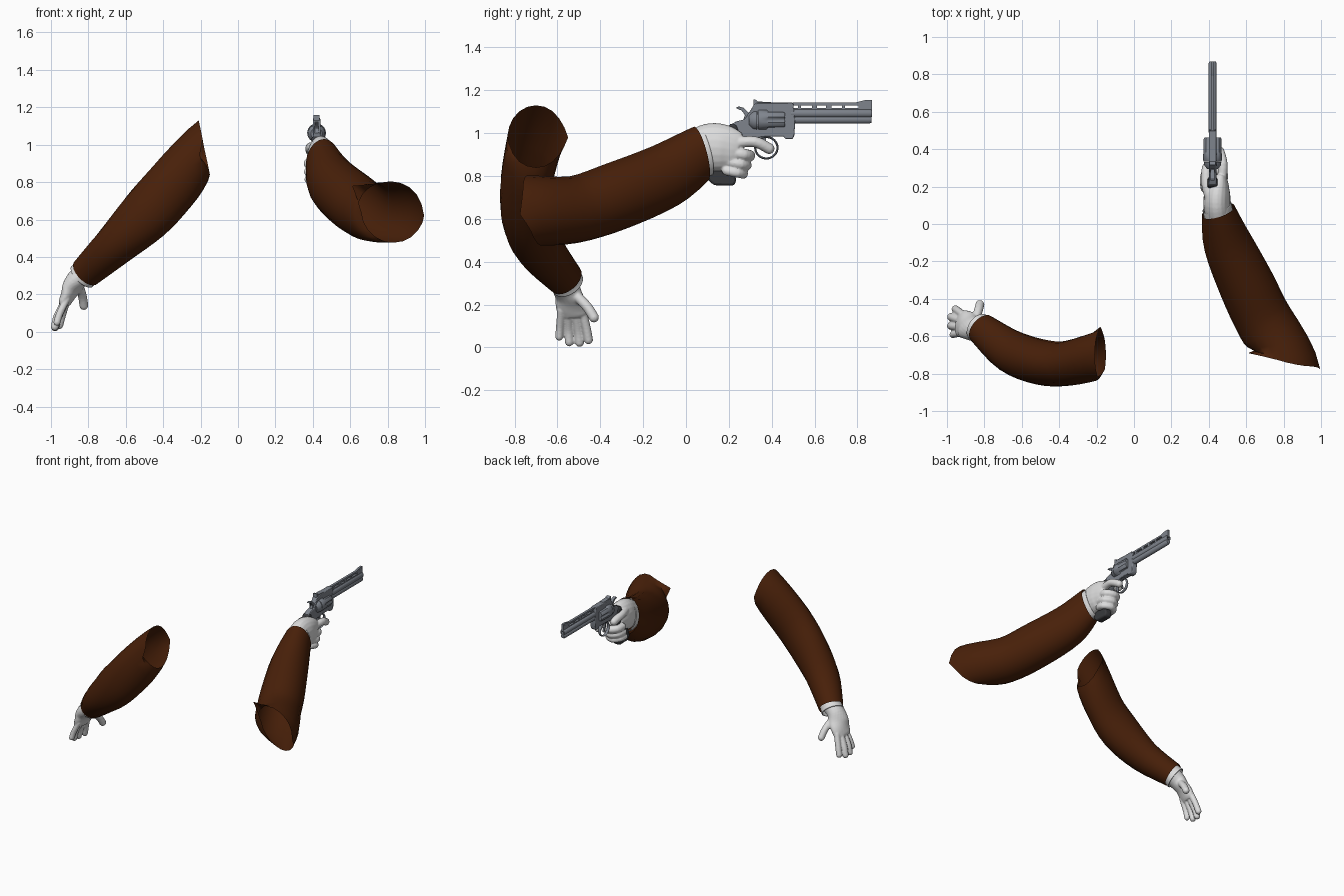
import bpy, bmesh, math
from mathutils import Vector, Matrix

if "Cube" in bpy.data.objects:
    bpy.data.objects.remove(bpy.data.objects["Cube"])

def material(name, col):
    m = bpy.data.materials.new(name)
    m.diffuse_color = (*col, 1)
    m.use_nodes = True
    m.node_tree.nodes["Principled BSDF"].inputs["Base Color"].default_value = m.diffuse_color
    return m

BROWN = material("brown_cloth", (0.066, 0.0145, 0.0028))
WHITE = material("white_glove", (0.72, 0.72, 0.72))
STEEL = material("blue_grey_steel", (0.21, 0.23, 0.265))
DARK = material("dark_grip", (0.04, 0.042, 0.046))
GX = 0.42  # gun centre plane

def finish(bm, name, mat, angle=40):
    bmesh.ops.recalc_face_normals(bm, faces=bm.faces)
    me = bpy.data.meshes.new(name)
    bm.to_mesh(me)
    bm.free()
    ob = bpy.data.objects.new(name, me)
    bpy.context.collection.objects.link(ob)
    me.materials.append(mat)
    bpy.ops.object.select_all(action='DESELECT')
    ob.select_set(True)
    bpy.context.view_layer.objects.active = ob
    bpy.ops.object.shade_smooth_by_angle(angle=math.radians(angle))
    return ob

def spline(st, k):
    """Catmull-Rom through stations of (x, y, z, side radius, up radius)."""
    out, n = [], len(st)
    for i in range(n - 1):
        p = [st[max(i - 1, 0)], st[i], st[i + 1], st[min(i + 2, n - 1)]]
        for j in range(k):
            t = j / k
            out.append([0.5 * (2 * b + (c - a) * t + (2 * a - 5 * b + 4 * c - d) * t * t
                               + (3 * b - a - 3 * c + d) * t ** 3) for a, b, c, d in zip(*p)])
    return out + [list(st[-1])]

def loft(bm, st, k=5, sides=20, n0=None, n1=None, caps=False):
    s = spline(st, k)
    rings = []
    for i, q in enumerate(s):
        n = (Vector(s[min(i + 1, len(s) - 1)][:3]) - Vector(s[max(i - 1, 0)][:3])).normalized()
        # blend toward the wanted end planes
        if n0 and i < k:
            n = n.lerp(Vector(n0).normalized(), 1 - i / k).normalized()
        if n1 and i > len(s) - 1 - k:
            n = n.lerp(Vector(n1).normalized(), 1 - (len(s) - 1 - i) / k).normalized()
        u = Vector((0, 0, 1)).cross(n)
        u = u.normalized() if u.length > 1e-4 else Vector((1, 0, 0))
        v = n.cross(u)
        rings.append([bm.verts.new(Vector(q[:3]) + u * q[3] * math.cos(a) + v * q[4] * math.sin(a))
                      for a in (2 * math.pi * j / sides for j in range(sides))])
    for a, b in zip(rings, rings[1:]):
        for j in range(sides):
            bm.faces.new((a[j], a[(j + 1) % sides], b[(j + 1) % sides], b[j]))
    if caps:
        bm.faces.new(rings[0])
        bm.faces.new(rings[-1])
    return rings

def sleeve(name, st, n0, n1, corners):
    bm = bmesh.new()
    end = loft(bm, st, 4, 20, n0, n1)[-1]
    # torn corners pulled out of the open upper end
    for c in map(Vector, corners):
        i = min(range(20), key=lambda j: (end[j].co - c).length)
        move = c - end[i].co
        for d, w in ((0, 1), (1, .35), (-1, .35)):
            end[(i + d) % 20].co += move * w
    return finish(bm, name, BROWN, 60)

def cuff(name, st, n0, n1):
    bm = bmesh.new()
    loft(bm, st, 3, 28, n0, n1)
    ob = finish(bm, name, WHITE, 60)
    ob.modifiers.new("hem", 'SOLIDIFY').thickness = 0.005

def glove(name, palm, digits):
    bm = bmesh.new()
    loft(bm, palm, caps=True)
    for r, pts in digits:
        loft(bm, [(*p, r, r) for p in pts], 4, 12, caps=True)
        for p in pts:
            bmesh.ops.create_uvsphere(bm, u_segments=12, v_segments=8, radius=r,
                                      matrix=Matrix.Translation(p))
    ob = finish(bm, name, WHITE, 180)
    m = ob.modifiers.new("fuse", 'REMESH')
    m.mode, m.voxel_size, m.use_smooth_shade = 'VOXEL', 0.005, True
    m = ob.modifiers.new("soften", 'SMOOTH')
    m.factor, m.iterations = 0.5, 4

def plate(name, pts, half, mat, bevel=0.004):
    """Side profile in (y, z), thickened across x around the gun plane."""
    bm = bmesh.new()
    f = bm.faces.new([bm.verts.new((GX - half, y, z)) for y, z in pts])
    r = bmesh.ops.extrude_face_region(bm, geom=[f])
    bmesh.ops.translate(bm, vec=(2 * half, 0, 0),
                        verts=[v for v in r['geom'] if isinstance(v, bmesh.types.BMVert)])
    ob = finish(bm, name, mat)
    if bevel:
        b = ob.modifiers.new("bevel", 'BEVEL')
        b.width, b.segments = bevel, 2

def box(name, y0, y1, z0, z1, half, bevel=0.0):
    plate(name, [(y0, z0), (y1, z0), (y1, z1), (y0, z1)], half, STEEL, bevel)

def turned(name, prof, z, mat=STEEL, flute=0, sides=48):
    """Surface along y from (y, radius, fluted?) stations."""
    bm = bmesh.new()
    rings = []
    for y, r, fl in prof:
        ring = []
        for j in range(sides):
            a = 2 * math.pi * j / sides
            rr = r - fl * flute * max(0, math.cos(6 * a)) ** 0.7
            ring.append(bm.verts.new((GX + rr * math.cos(a), y, z + rr * math.sin(a))))
        rings.append(ring)
    for a, b in zip(rings, rings[1:]):
        for j in range(sides):
            bm.faces.new((a[j], a[(j + 1) % sides], b[(j + 1) % sides], b[j]))
    bm.faces.new(rings[0])
    bm.faces.new(rings[-1])
    finish(bm, name, mat)

# Sleeves, wrist to shoulder
sleeve("left_sleeve", [(-.815, -.56, .315, .085, .085), (-.66, -.68, .46, .115, .112),
                       (-.50, -.738, .615, .122, .145), (-.355, -.745, .775, .12, .148),
                       (-.18, -.70, .985, .132, .148)],
       (.6, -.5, .6), (.97, 0, .2), [(-.18, -.55, .98), (-.215, -.825, .95)])
sleeve("right_sleeve", [(.45, .07, .905, .092, .13), (.50, -.10, .80, .13, .152),
                        (.60, -.32, .708, .15, .16), (.70, -.525, .643, .155, .157),
                        (.825, -.71, .64, .17, .167)],
       (.33, -1, -.28), (-.25, -1, -.2), [(.61, -.69, .78), (.995, -.775, .62)])

# Cuffs
cuff("left_cuff", [(-.79, -.575, .34, .072, .072), (-.82, -.56, .31, .076, .076),
                   (-.834, -.552, .296, .079, .079)], (-.6, .4, -.6), (-.6, .4, -.6))
cuff("right_cuff", [(.455, .03, .895, .078, .112), (.447, .075, .91, .08, .115),
                    (.443, .092, .915, .08, .115)], (-.33, 1, .28), (-.33, 1, .28))

# Left hand hanging open
glove("left_glove",
      [(-.80, -.57, .33, .062, .062), (-.86, -.56, .28, .066, .056), (-.895, -.54, .22, .075, .042),
       (-.922, -.532, .165, .072, .032), (-.93, -.53, .145, .062, .026)],
      [(.021, [(-.915, -.485, .17), (-.94, -.465, .09), (-.955, -.455, .035)]),
       (.022, [(-.925, -.515, .16), (-.962, -.503, .08), (-.978, -.497, .024)]),
       (.021, [(-.925, -.55, .16), (-.965, -.547, .085), (-.98, -.545, .026)]),
       (.019, [(-.915, -.582, .175), (-.952, -.588, .10), (-.968, -.592, .05)]),
       (.024, [(-.85, -.52, .25), (-.832, -.462, .19), (-.824, -.43, .14)])])

# Right hand wrapped round the grip
fingers = [(.027 - .002 * i, [(.47, .22 - .015 * i, z + .01), (.475, .27 - .015 * i, z),
                              (.43, .297 - .015 * i, z - .005), (.385, .27 - .015 * i, z),
                              (.378, .22 - .015 * i, z)])
           for i, z in enumerate((.90, .855, .815))]
glove("right_glove",
      [(.45, .04, .905, .07, .105), (.443, .11, .932, .073, .113), (.447, .17, .932, .068, .11),
       (.457, .22, .925, .05, .095), (.463, .25, .92, .035, .08)],
      fingers + [(.026, [(.47, .23, .955), (.475, .32, .96), (.458, .388, .928)]),
                 (.028, [(.41, .13, .985), (.39, .20, .985), (.387, .265, .975), (.39, .30, .965)])])

# Revolver frame and grip
plate("gun_frame", [(.20, 1.035), (.235, 1.055), (.275, 1.065), (.315, 1.13), (.33, 1.142),
                    (.50, 1.142), (.505, 1.10), (.51, 1.05), (.505, .985), (.495, .972),
                    (.465, .972), (.455, .985), (.38, .985), (.30, .975), (.25, .93), (.21, .96)],
      .020, STEEL)
plate("gun_grip", [(.205, 1.045), (.235, 1.04), (.262, .97), (.245, .90), (.225, .83), (.235, .775),
                   (.222, .755), (.13, .757), (.10, .785), (.12, .84), (.17, .93), (.187, 1.0)],
      .027, DARK, .01)

# Fluted cylinder and recoil shield
turned("gun_cylinder", [(.335, .047, 0), (.34, .05, 0), (.375, .05, 0), (.385, .05, 1),
                        (.455, .049, 1), (.462, .045, 1)], 1.063, flute=.009)
turned("recoil_shield", [(.295, .03, 0), (.315, .045, 0), (.332, .047, 0)], 1.06)

# Barrel, under-lug and bore
turned("gun_barrel", [(.49, .021, 0), (.86, .021, 0), (.868, .017, 0), (.868, .010, 0),
                      (.84, .010, 0)], 1.092, sides=24)
turned("under_lug", [(.49, .019, 0), (.855, .019, 0), (.866, .014, 0)], 1.063, sides=20)

# Ventilated rib
box("rib_base", .50, .86, 1.10, 1.118, .009)
box("rib_top", .50, .86, 1.130, 1.143, .009)
slots = [(.50, .523), (.537, .589), (.612, .654), (.678, .729), (.743, .804), (.86, .86)]
for (_, a), (b, _) in zip(slots, slots[1:]):
    box("rib_post", a, b, 1.116, 1.132, .009)

# Sights, hammer, trigger
plate("front_sight", [(.79, 1.143), (.835, 1.154), (.868, 1.154), (.868, 1.10), (.84, 1.10)],
      .008, STEEL, 0)
plate("rear_sight", [(.315, 1.13), (.315, 1.158), (.328, 1.155), (.335, 1.148), (.40, 1.144),
                     (.40, 1.135)], .016, STEEL, 0)
plate("hammer", [(.232, 1.118), (.245, 1.125), (.27, 1.118), (.292, 1.095), (.31, 1.11), (.31, 1.05),
                 (.265, 1.055), (.275, 1.085), (.26, 1.105)], .011, STEEL, .002)
plate("trigger", [(.355, .985), (.375, .985), (.372, .95), (.385, .91), (.375, .908), (.358, .945)],
      .007, STEEL, .002)

# Trigger guard hoop
bm = bmesh.new()
N, M = 32, 8
hoop = [[bm.verts.new((GX + .011 * math.sin(b), .375 + (.052 + .005 * math.cos(b)) * math.cos(a),
                       .932 + (.050 + .005 * math.cos(b)) * math.sin(a)))
         for b in (2 * math.pi * j / M for j in range(M))]
        for a in (2 * math.pi * i / N for i in range(N))]
for i in range(N):
    p, q = hoop[i], hoop[(i + 1) % N]
    for j in range(M):
        bm.faces.new((p[j], p[(j + 1) % M], q[(j + 1) % M], q[j]))
finish(bm, "trigger_guard", STEEL, 60)
